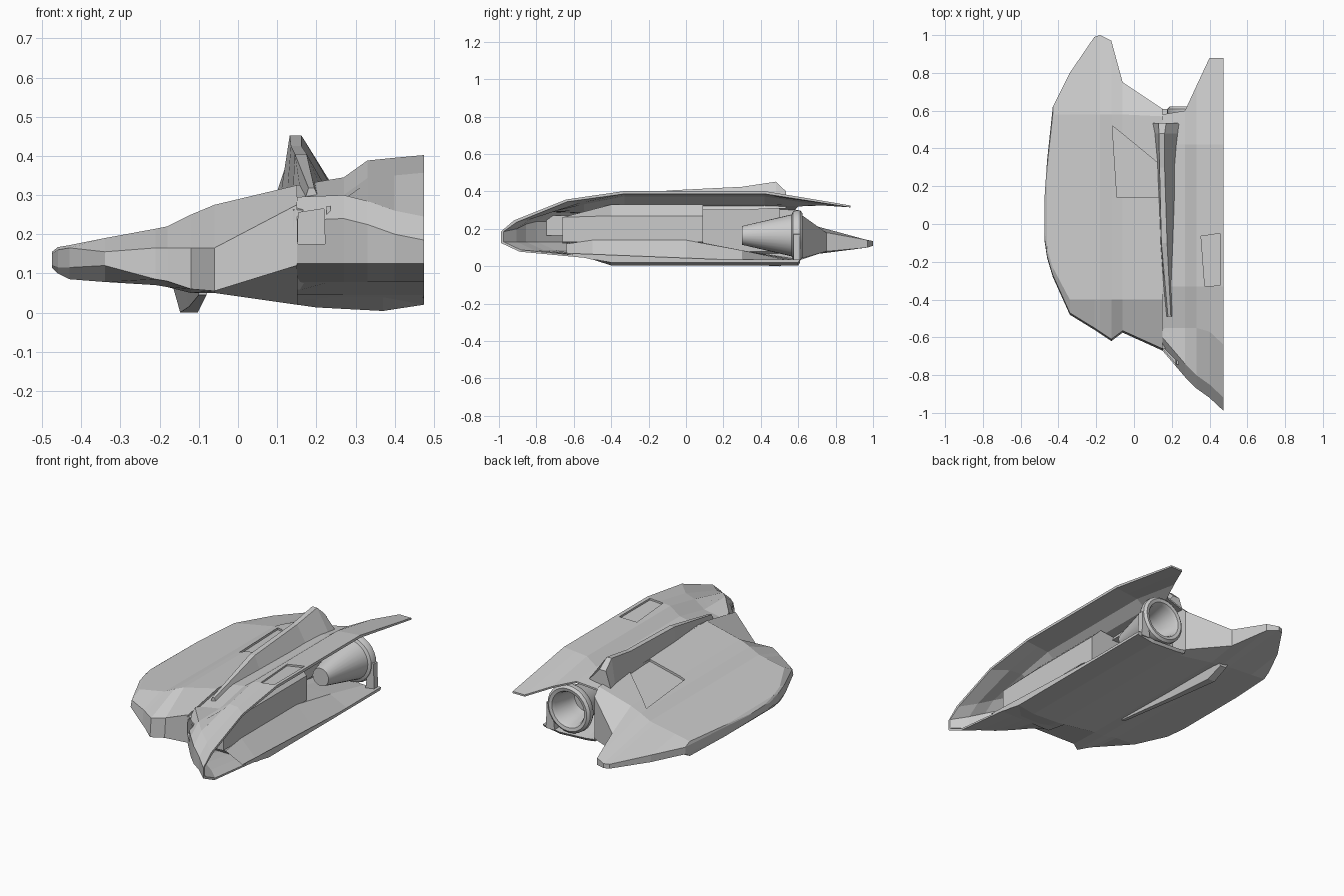
import bpy, bmesh, math

if "Cube" in bpy.data.objects:
    bpy.data.objects.remove(bpy.data.objects["Cube"])


def finish(name, bm):
    bmesh.ops.remove_doubles(bm, verts=bm.verts, dist=1e-5)
    bmesh.ops.recalc_face_normals(bm, faces=bm.faces)
    me = bpy.data.meshes.new(name)
    bm.to_mesh(me)
    bm.free()
    ob = bpy.data.objects.new(name, me)
    bpy.context.collection.objects.link(ob)
    return ob


def loft(name, rings):
    """Skin matching closed rings of 3D points and cap both ends."""
    bm = bmesh.new()
    vs = [[bm.verts.new(p) for p in r] for r in rings]
    n = len(vs[0])
    for a, b in zip(vs, vs[1:]):
        for i in range(n):
            j = (i + 1) % n
            bm.faces.new((a[i], a[j], b[j], b[i]))
    bm.faces.new(vs[0])
    bm.faces.new(vs[-1][::-1])
    return finish(name, bm)


def cut(target, cutter):
    m = target.modifiers.new("cut", 'BOOLEAN')
    m.operation, m.solver, m.object = 'DIFFERENCE', 'EXACT', cutter
    cutter.hide_render = True
    cutter.hide_viewport = True


def panel_cutter(name, outline, height, depth):
    """Prism following the sloped skin, sunk by depth."""
    return loft(name, [[(x, y, height(x) + d) for x, y in outline] for d in (-depth, 0.1)])


# Broad side wing and body: yz sections lofted along x
# x, front y, front low z, front high z, top z, bottom z, back y, back high z, back low z
wing = [
    (-.475, -.08, .12, .15, .155, .115, .12, .15, .12),
    (-.46, -.18, .115, .16, .167, .10, .34, .155, .11),
    (-.43, -.28, .115, .165, .172, .085, .62, .15, .11),
    (-.34, -.48, .12, .155, .19, .078, .80, .15, .11),
    (-.21, -.56, .085, .165, .214, .07, .99, .135, .11),
    (-.18, -.58, .08, .165, .22, .065, 1.0, .135, .11),
    (-.12, -.62, .06, .165, .25, .05, .97, .14, .10),
    (-.06, -.575, .055, .165, .275, .05, .75, .18, .08),
    (.15, -.67, .12, .275, .325, .02, .61, .28, .04),
]
rings = []
for x, yf, zfb, zft, zt, zb, yb, zbt, zbb in wing:
    y0, y1 = max(-.4, yf + .05), min(.58, yb - .04)
    sec = [(yf, zfb), (yf + .01, zft), (y0, zt), (y1, zt - .004),
           (yb, zbt), (yb, zbb), (y1, zb), (y0, zb)]
    rings.append([(x, y, z) for y, z in sec])
hull = loft("main_wing_body", rings)

# Thin upper shell wrapping round the hollow nose: x, front y, front z, top z, back y, back z
shell = [
    (.15, -.67, .275, .325, .58, .31),
    (.27, -.81, .28, .345, .60, .33),
    (.33, -.87, .265, .388, .73, .335),
    (.40, -.92, .24, .395, .88, .325),
    (.475, -.99, .225, .402, .88, .325),
]
rings = []
for x, yf, zf, zt, yb, zb in shell:
    outer = [(yb, zb), (.42, zt), (-.33, zt), (min(yf + .35, -.55), zt - .045),
             (yf + .07, zf + .02), (yf, zf - .04), (yf, .125), (yf + .1, .078), (-.54, .045), (-.40, .02)]
    offset = [(0, -.01), (0, -.015), (0, -.015), (.005, -.012), (.014, -.01),
              (.014, 0), (.014, .006), (.006, .01), (0, .01), (0, .01)]
    inner = [(y + dy, z + dz) for (y, z), (dy, dz) in zip(outer, offset)]
    rings.append([(x, y, z) for y, z in outer + inner[::-1]])
upper = loft("upper_shell_nose", rings)

# Lower plate: x, bottom z, top z
rings = []
for x, zb, zt in [(.15, .02, .14), (.20, .013, .145), (.37, .004, .14), (.475, .02, .035)]:
    sec = [(-.54, .05), (-.4, zb), (.60, zb), (.61, zb + .015), (.3, min(zt, .085)),
           (0, zt), (-.5, zt), (-.64, max(zt - .02, .07))]
    rings.append([(x, y, z) for y, z in sec])
loft("lower_plate", rings)

# Inner body behind the open side, and the wall beside the engine
core_sec = [(.14, .12), (.37, .13), (.37, .27), (.31, .33), (.14, .31)]
core = loft("inner_core", [[(x, y, min(z, top)) for x, z in core_sec]
                           for y, top in ((-.66, .262), (-.40, .33), (.09, .33))])
bay_sec = [(.13, .05), (.165, .08), (.18, .33), (.13, .315)]
loft("engine_bay_wall", [[(x, y, z) for x, z in bay_sec] for y in (.05, .5)])
duct_sec = [(.226, .165), (.236, .165), (.236, .272), (.226, .272)]
loft("intake_duct_wall", [[(x, y, z) for x, z in duct_sec] for y in (-.745, -.6)])

# Dorsal fin: y, left base x, right base x, top left x, top right x, base z, top z
fin = [(-.49, .165, .215, .18, .195, .27, .318), (-.1, .14, .22, .145, .175, .30, .405),
       (.3, .125, .235, .135, .162, .30, .425), (.48, .11, .245, .132, .162, .31, .452),
       (.535, .10, .25, .13, .17, .31, .40)]
loft("dorsal_fin", [[(a, y, zb), (c, y, zt), (d, y, zt), (b, y, zb)]
                    for y, a, b, c, d, zb, zt in fin])

# Underside keel
loft("underside_keel", [[(x - w, y, .08), (x - w * .5, y, z), (x + w * .5, y, z), (x + w, y, .08)]
                        for x, y, w, z in [(-.09, -.2, .02, .045), (-.11, .2, .03, .015),
                                           (-.125, .5, .045, 0), (-.125, .6, .04, .04)]])

# Engine: tapered cone with a rolled hollow nozzle
profile = [(.05, .30), (.112, .565), (.128, .572), (.136, .59), (.134, .61), (.12, .622),
           (.102, .618), (.092, .60), (.078, .50), (.07, .46)]
N = 28
engine = loft("engine_nozzle", [[(.31 + r * math.cos(2 * math.pi * i / N), y,
                                  .165 + r * math.sin(2 * math.pi * i / N)) for i in range(N)]
                                for r, y in profile])
bpy.context.view_layer.objects.active = engine
engine.select_set(True)
bpy.ops.object.shade_smooth_by_angle(angle=math.radians(40))
engine.select_set(False)

# Upright bracket beside the nozzle
loft("engine_bracket", [[(x, y, z) for x, z in [(.40, .02), (.455, .02), (.45, .17), (.42, .18)]]
                        for y in (.575, .61)])

# Recessed top panels
cut(hull, panel_cutter("wing_panel_cutter", [(-.115, .52), (-.06, .476), (.13, .32), (.13, .14), (-.06, .14), (-.09, .14)],
                       lambda x: .274 + (x + .06) * (.24 if x > -.06 else .417), .014))
cut(upper, panel_cutter("shell_panel_cutter", [(.355, -.065), (.455, -.05), (.455, -.325), (.375, -.33)],
                        lambda x: .394 + (x - .4) * .09, .009))

# Front intake opening
intake = loft("intake_cutter", [[(x, y, z) for x, z in [(.153, .175), (.222, .175), (.22, .265), (.154, .255)]]
                                for y in (-1.1, -.45)])
cut(upper, intake)
cut(core, intake)
